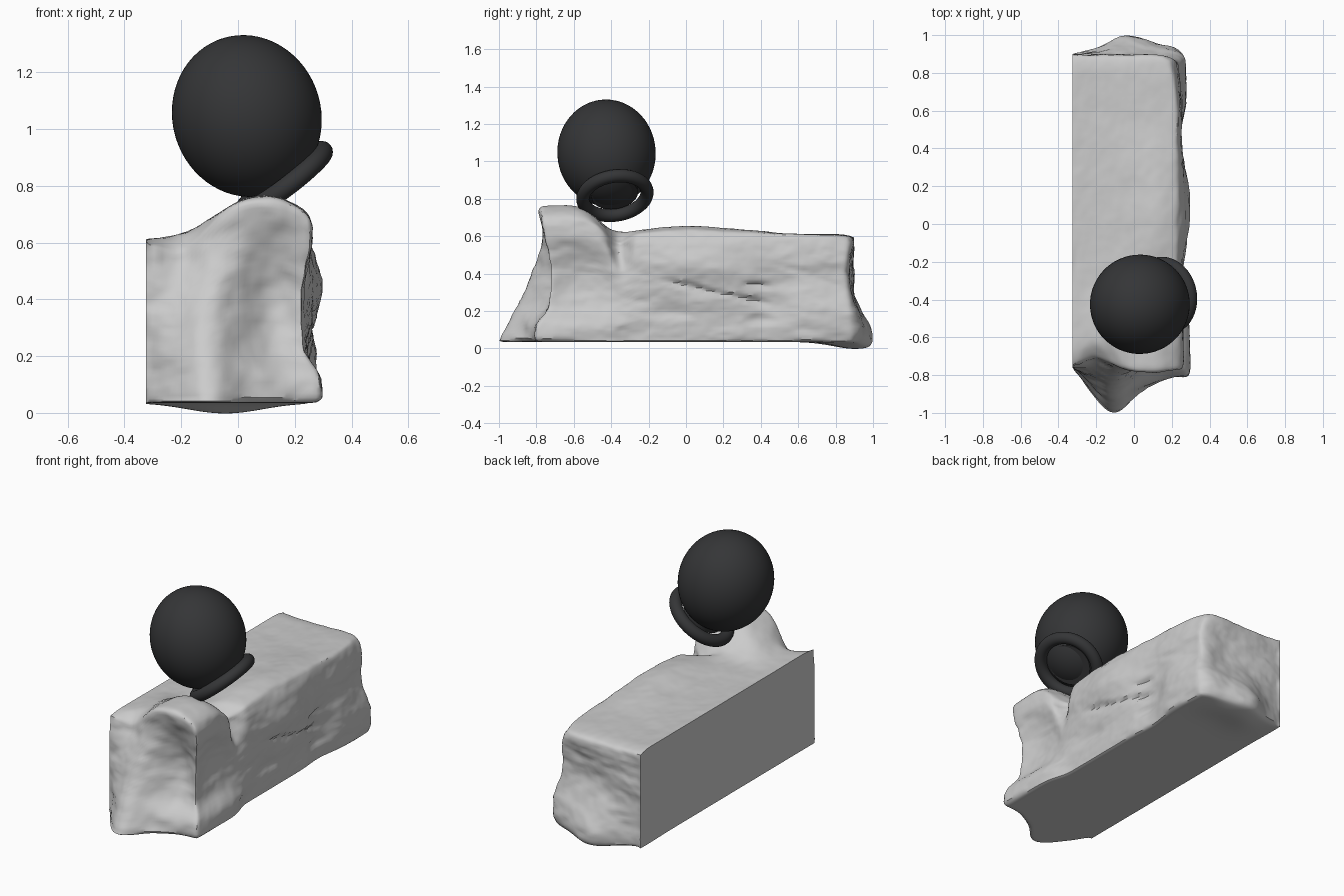
import bpy, bmesh, math
from mathutils import Vector, noise

if "Cube" in bpy.data.objects:
    bpy.data.objects.remove(bpy.data.objects["Cube"])


def hill(a, ca, sa, power=2):
    """Smooth one-axis hill; a higher power gives a flatter top."""
    return math.exp(-abs((a - ca) / sa) ** power)


def bump(a, b, ca, cb, sa, sb, power=2):
    return hill(a, ca, sa, power) * hill(b, cb, sb, power)


def lerp(a, b, t):
    return a + (b - a) * t


# Height or offset of each weathered rock side
def right_side(y, z):
    r = 0.25
    r += 0.045 * bump(y, z, -0.6, 0.08, 0.28, 0.08, 6)     # front foot
    r -= 0.05 * bump(y, z, -0.58, 0.33, 0.2, 0.15)         # hollow under head
    r += 0.025 * bump(y, z, -0.62, 0.54, 0.2, 0.08)        # overhanging head
    r -= 0.09 * bump(y, z, -0.35, 0.58, 0.045, 0.11)       # neck groove
    r += 0.045 * bump(y, z, 0.1, 0.42, 0.28, 0.13)         # belly
    r += 0.035 * bump(y, z, 0.72, 0.16, 0.25, 0.12)        # rear foot
    r -= 0.03 * bump(y, z, 0.45, 0.2, 0.12, 0.2)
    r -= 0.03 * bump(y, z, 0.85, 0.36, 0.12, 0.08)
    r -= 0.035 * bump(y, z, 0.92, 0.62, 0.15, 0.12)        # rear top corner
    r -= 0.02 * hill(z, 0.63, 0.06) * (y > -0.3)           # rounded top edge
    return r


def front_side(x, z):
    f = -0.76
    slope = max(0, 1 - (z - 0.04) / 0.48) ** 1.2
    edge = min(1, (x + 0.325) / 0.05)
    width = lerp(0.12, 0.15, slope)
    f -= 0.25 * slope * edge * hill(x, -0.12, width)       # pointed toe
    f -= 0.05 * bump(x, z, 0.17, 0.08, 0.15, 0.07, 6)      # right foot
    f += 0.07 * bump(x, z, 0.15, 0.34, 0.11, 0.16)         # recess
    f -= 0.035 * bump(x, z, 0.09, 0.58, 0.18, 0.08)        # head
    f += 0.05 * bump(x, z, -0.2, 0.6, 0.1, 0.07)           # chipped corner
    return f


def back_side(x, z):
    b = 0.897
    b += 0.105 * bump(x, z, -0.04, 0.09, 0.15, 0.14)
    b += 0.03 * bump(x, z, 0.18, 0.12, 0.12, 0.12)
    b -= 0.03 * bump(x, z, 0.1, 0.4, 0.2, 0.1)
    b -= 0.03 * hill(x, 0.27, 0.05)
    return b


def top_side(x, y):
    t = 0.61
    t += 0.152 * hill(x, 0.085, 0.215, 2.4) * hill(y, -0.68, 0.24, 4)  # head
    t += 0.045 * bump(x, y, 0.13, 0.05, 0.15, 0.35)        # long swell
    t -= 0.06 * bump(x, y, 0.25, -0.36, 0.1, 0.06)
    t -= 0.06 * bump(x, y, -0.2, -0.78, 0.09, 0.06)        # chipped corner
    t -= 0.02 * hill(y, 0.92, 0.06)
    return t


# Rock ledge: a gridded box whose sides follow the functions above
NX, NY, NZ = 40, 120, 40
bm = bmesh.new()
verts = {}


def rock_vert(i, j, k):
    if (i, j, k) not in verts:
        s, t, w = i / NX, j / NY, k / NZ
        x, y, z = lerp(-0.325, 0.25, s), lerp(-0.77, 0.89, t), lerp(0.035, 0.61, w)
        low = 0.035 - 0.038 * bump(x, y, -0.05, 0.82, 0.18, 0.13)
        verts[i, j, k] = bm.verts.new((lerp(-0.325, right_side(y, z), s),
                                       lerp(front_side(x, z), back_side(x, z), t),
                                       lerp(low, top_side(x, y), w)))
    return verts[i, j, k]


def side(nu, nv, place):
    for u in range(nu):
        for v in range(nv):
            bm.faces.new([rock_vert(*place(u + a, v + b))
                          for a, b in ((0, 0), (1, 0), (1, 1), (0, 1))])


for e in (0, 1):
    side(NY, NZ, lambda u, v: (e * NX, u, v))
    side(NX, NZ, lambda u, v: (u, e * NY, v))
    side(NX, NY, lambda u, v: (u, v, e * NZ))
bmesh.ops.recalc_face_normals(bm, faces=bm.faces)

# Round the worn edges; the sawn left plane stays crisp
worn = [v for (i, j, k), v in verts.items() if i > 0]
for _ in range(6):
    bmesh.ops.smooth_vert(bm, verts=worn, factor=0.5,
                          use_axis_x=True, use_axis_y=True, use_axis_z=True)

# Layered grain and bedding cracks stretched along the stone
bm.normal_update()
moves = []
for (i, j, k), v in verts.items():
    if i == 0 or k == 0:
        continue
    x, y, z = v.co
    rough = 0.01 * noise.fractal(Vector((x * 6, y * 3.5, z * 9)), 0.8, 2.0, 4)
    crack = max(0, noise.noise(Vector((x * 5, y * 4 + 7, z * 20 + y * 3))) - 0.2)
    steep = 1 - abs(v.normal.z)
    belly = 0.25 + bump(y, z, 0.15, 0.35, 0.35, 0.2)
    moves.append((v, v.normal * (rough * (0.5 + 0.5 * steep)
                                 - 0.055 * crack * steep * belly)))
for v, d in moves:
    v.co += d

mesh = bpy.data.meshes.new("rock_ledge")
bm.to_mesh(mesh)
bm.free()
rock = bpy.data.objects.new("rock_ledge", mesh)
bpy.context.collection.objects.link(rock)

# Dark pot: egg-shaped body, a short neck and a separate rim ring around it
dark = bpy.data.materials.new("dark")
dark.diffuse_color = (0.035, 0.036, 0.038, 1)
dark.use_nodes = True
dark.node_tree.nodes["Principled BSDF"].inputs["Base Color"].default_value = dark.diffuse_color
axis = Vector((0.6, 0.13, -0.79)).normalized()
ring_turn = axis.to_track_quat('Z', 'Y').to_euler()
body_turn = Vector((0.28, 0.06, -0.95)).to_track_quat('Z', 'Y').to_euler()
ring_at = Vector((0.161, -0.38, 0.817))

bpy.ops.mesh.primitive_uv_sphere_add(segments=64, ring_count=32, radius=1,
                                     location=(0.031, -0.425, 1.046), rotation=body_turn)
body = bpy.context.object
body.name = "round_body"
body.scale = (0.263, 0.262, 0.287)

bpy.ops.mesh.primitive_torus_add(location=ring_at, rotation=ring_turn,
                                 major_radius=0.173, minor_radius=0.035,
                                 major_segments=64, minor_segments=20)
ring = bpy.context.object
ring.name = "rim_ring"

bpy.ops.mesh.primitive_cylinder_add(vertices=48, radius=0.125, depth=0.05,
                                    location=ring_at - axis * 0.03, rotation=ring_turn)
neck = bpy.context.object
neck.name = "neck"
for ob in (body, ring, neck):
    ob.data.materials.append(dark)

for ob in (rock, body, ring, neck):
    bpy.ops.object.select_all(action='DESELECT')
    ob.select_set(True)
    bpy.context.view_layer.objects.active = ob
    bpy.ops.object.shade_smooth_by_angle(angle=math.radians(35))
